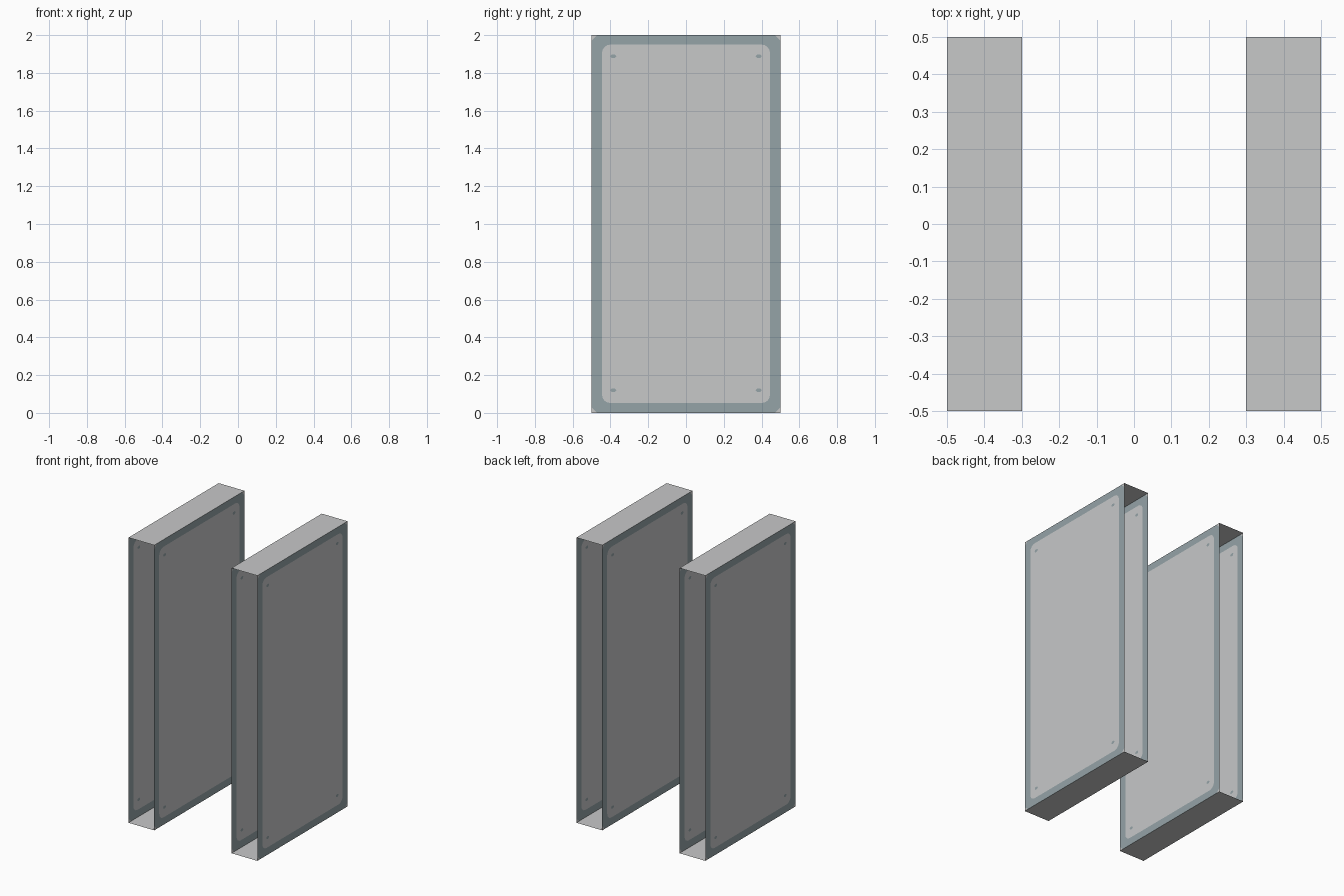
import bpy, bmesh, math
from mathutils import Vector

if "Cube" in bpy.data.objects:
    bpy.data.objects.remove(bpy.data.objects["Cube"])


def material(name, rgb):
    m = bpy.data.materials.new(name)
    m.diffuse_color = (*rgb, 1)
    m.use_nodes = True
    m.node_tree.nodes["Principled BSDF"].inputs["Base Color"].default_value = m.diffuse_color
    return m


LIGHT = material("light_grey", (0.572, 0.578, 0.584))
TRIM = material("blue_grey_trim", (0.30, 0.366, 0.386))


def rounded_rect(hy, z0, z1, r, steps):
    """Outline in (y, z); one step gives chamfered corners."""
    pts = []
    centres = [(hy - r, z1 - r), (-hy + r, z1 - r), (-hy + r, z0 + r), (hy - r, z0 + r)]
    for q, (cy, cz) in enumerate(centres):
        for i in range(steps + 1):
            a = math.pi / 2 * (q + i / steps)
            pts.append((cy + r * math.cos(a), cz + r * math.sin(a)))
    return pts


def rivet(cy, cz):
    """Small notched mark near each panel corner."""
    return [(cy + r * math.cos(k * math.pi / 4), cz + r * math.sin(k * math.pi / 4))
            for k, r in enumerate([0.016, 0.013, 0.010, 0.013] * 2)]


def wall(name, x, out):
    bm = bmesh.new()

    def loop(pts):
        vs = [bm.verts.new((x, y, z)) for y, z in pts]
        return vs, [bm.edges.new((vs[i], vs[(i + 1) % len(vs)])) for i in range(len(vs))]

    def fill(edges, mat):
        res = bmesh.ops.triangle_fill(bm, edges=edges, use_beauty=True, normal=Vector((out, 0, 0)))
        for f in res["geom"]:
            if isinstance(f, bmesh.types.BMFace):
                f.material_index = mat

    outer, outer_e = loop(rounded_rect(0.5, 0, 2, 0.03, 1))
    _, inner_e = loop(rounded_rect(0.445, 0.052, 1.95, 0.045, 4))
    marks = [loop(rivet(sy * 0.385, z)) for sy in (-1, 1) for z in (0.12, 1.888)]

    fill(outer_e + inner_e, 1)                                # border
    fill(inner_e + [e for _, es in marks for e in es], 0)     # panel
    for vs, _ in marks:                                       # rivet marks
        bm.faces.new(vs).material_index = 1
    # Light corner tips outside the chamfered border
    for q, (y, z) in enumerate([(0.5, 2), (-0.5, 2), (-0.5, 0), (0.5, 0)]):
        bm.faces.new((outer[2 * q], bm.verts.new((x, y, z)), outer[2 * q + 1]))

    for f in bm.faces:
        f.normal_update()
        if f.normal.x * out < 0:
            f.normal_flip()
    finish(name, bm)


def cap(name, xc, z, up):
    bm = bmesh.new()
    vs = [bm.verts.new((xc + 0.1 * a, 0.5 * b, z))
          for a, b in ((-1, -1), (1, -1), (1, 1), (-1, 1))]
    bm.faces.new(vs if up else vs[::-1])
    finish(name, bm)


def finish(name, bm):
    me = bpy.data.meshes.new(name)
    bm.to_mesh(me)
    bm.free()
    me.materials.append(LIGHT)
    me.materials.append(TRIM)
    bpy.context.collection.objects.link(bpy.data.objects.new(name, me))


# Two open-ended sleeves, each with two panelled walls and two caps
for side, s in (("left", -1), ("right", 1)):
    wall(side + "_outer_wall", s * 0.5, s)
    wall(side + "_inner_wall", s * 0.3, -s)
    cap(side + "_top_cap", s * 0.4, 2, True)
    cap(side + "_bottom_cap", s * 0.4, 0, False)
